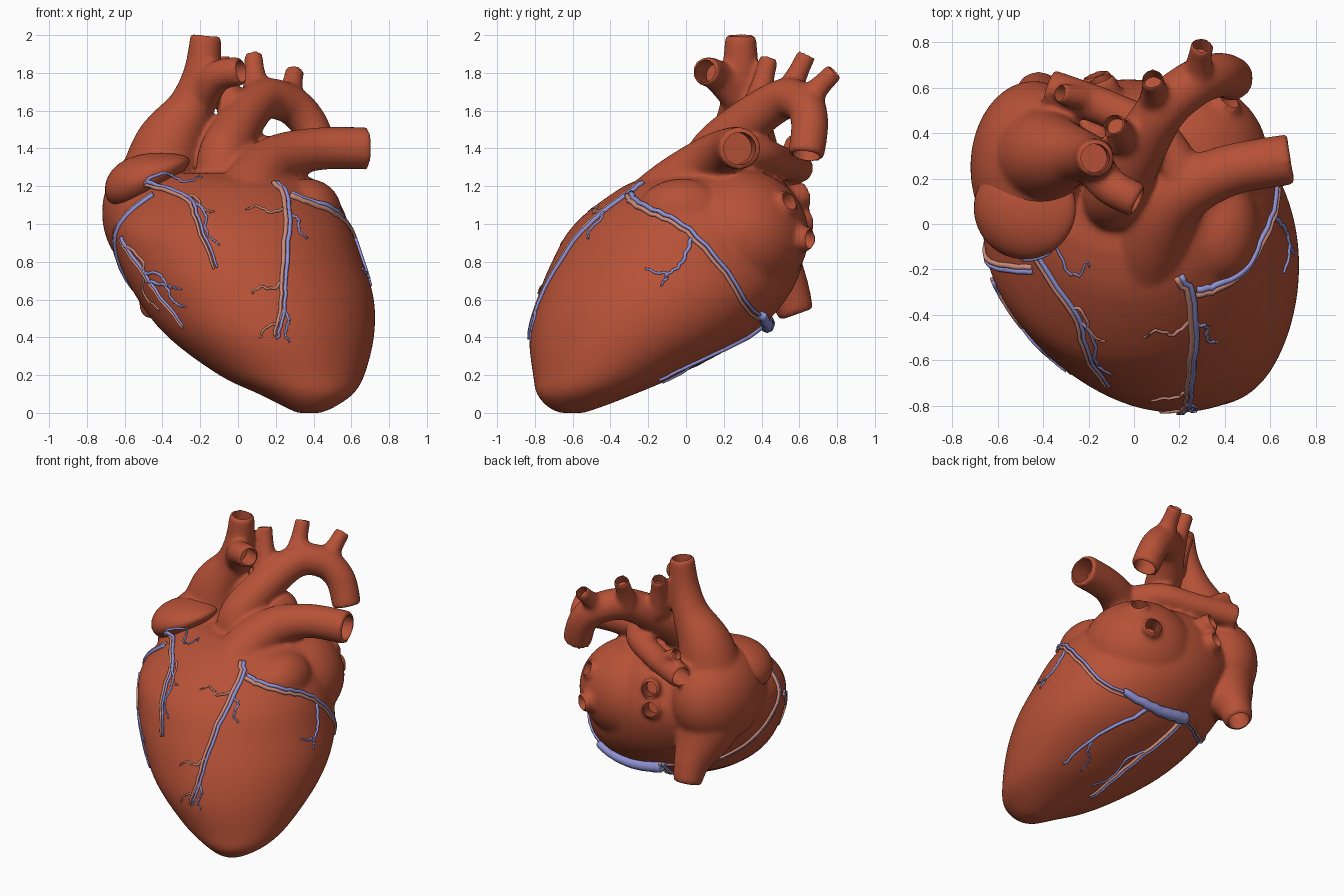
import bpy, bmesh, math, random
from mathutils import Vector, Matrix
from mathutils.bvhtree import BVHTree

if "Cube" in bpy.data.objects:
    bpy.data.objects.remove(bpy.data.objects["Cube"])

random.seed(4)

def material(name, rgb):
    m = bpy.data.materials.new(name)
    m.diffuse_color = (*rgb, 1)
    m.use_nodes = True
    m.node_tree.nodes["Principled BSDF"].inputs["Base Color"].default_value = m.diffuse_color
    return m

MUSCLE = material("muscle red", (0.47, 0.083, 0.038))
BLUE = material("vein blue", (0.28, 0.29, 0.66))
PINK = material("artery pink", (0.60, 0.26, 0.20))

def smooth_path(pts, sub):
    """Catmull-Rom through tuples of any length."""
    P = [pts[0]] + list(pts) + [pts[-1]]
    out = []
    for i in range(1, len(P) - 2):
        for k in range(sub):
            t = k / sub
            out.append(tuple(0.5 * (2*b + (c-a)*t + (2*a-5*b+4*c-d)*t*t + (3*b-a-3*c+d)*t**3)
                             for a, b, c, d in zip(P[i-1], P[i], P[i+1], P[i+2])))
    return out + [tuple(pts[-1])]

def loft(bm, rings):
    vs = [[bm.verts.new(p) for p in r] for r in rings]
    n = len(vs[0])
    for a, b in zip(vs, vs[1:]):
        for i in range(n):
            bm.faces.new((a[i], a[(i+1) % n], b[(i+1) % n], b[i]))
    bm.faces.new(vs[0][::-1])
    bm.faces.new(vs[-1])

def tube(bm, s, n=24):
    """Capped tube through (x, y, z, radius) points."""
    c = [Vector(p[:3]) for p in s]
    nrm, rings = None, []
    for i, p in enumerate(c):
        t = (c[min(i+1, len(c)-1)] - c[max(i-1, 0)]).normalized()
        nrm = t.orthogonal() if nrm is None else nrm - t * nrm.dot(t)
        nrm.normalize()
        b = t.cross(nrm)
        rings.append([p + s[i][3] * (nrm*math.cos(a) + b*math.sin(a))
                      for a in (2*math.pi*k/n for k in range(n))])
    loft(bm, rings)

def ellipsoid(bm, centre, radii, tilt=0):
    mat = Matrix.Translation(centre) @ Matrix.Rotation(tilt, 4, 'Y') @ Matrix.Diagonal((*radii, 1))
    bmesh.ops.create_uvsphere(bm, u_segments=48, v_segments=28, radius=1, matrix=mat)

def finish(bm, name, mat):
    bmesh.ops.recalc_face_normals(bm, faces=bm.faces)
    me = bpy.data.meshes.new(name)
    bm.to_mesh(me)
    bm.free()
    ob = bpy.data.objects.new(name, me)
    bpy.context.collection.objects.link(ob)
    me.materials.append(mat)
    me.shade_smooth()
    return ob

body, holes = bmesh.new(), bmesh.new()

def vessel(*pts):
    """Great vessel, bored open at its last point."""
    s = smooth_path(pts, 8)
    tube(body, s)
    e, r = Vector(s[-1][:3]), s[-1][3] * 0.76
    d = (e - Vector(s[-2][:3])).normalized()
    depth = 0.07 if r < 0.05 else 0.14
    tube(holes, [(*(e - d*depth), r), (*(e + d*0.05), r)])

# ventricles and atria: elliptical slices (z, x min, x max, y min, y max)
slices = [(0, .31, .44, -.67, -.54), (.03, .25, .51, -.73, -.45), (.1, .11, .61, -.79, -.27),
          (.2, -.1, .67, -.81, -.04), (.4, -.37, .72, -.83, .33), (.6, -.53, .72, -.79, .53),
          (.8, -.63, .66, -.71, .62), (1, -.66, .58, -.59, .63), (1.2, -.5, .42, -.33, .54),
          (1.27, -.4, .25, -.12, .42)]
loft(body, [[((a+b)/2 + (b-a)/2*math.cos(t), (c+d)/2 + (d-c)/2*math.sin(t), z)
             for t in (2*math.pi*k/64 for k in range(64))]
            for z, a, b, c, d in smooth_path(slices, 4)])
ellipsoid(body, (.19, .29, .94), (.4, .36, .35))      # left atrium
ellipsoid(body, (.37, -.02, 1.06), (.18, .24, .18))   # left auricle
ellipsoid(body, (-.44, .25, 1.06), (.28, .38, .34))   # right atrium

# upper vena cava with its branch, lower vena cava
vessel((-.43, .3, 1.1, .24), (-.37, .3, 1.4, .19), (-.25, .3, 1.62, .125), (-.19, .29, 1.8, .1),
       (-.17, .29, 2, .083))
vessel((-.2, .29, 1.65, .09), (-.11, .17, 1.78, .083), (.02, .1, 1.81, .078))
vessel((-.44, .28, 1.1, .26), (-.44, .4, .85, .21), (-.42, .53, .66, .125), (-.42, .585, .52, .095))
# aorta and its three branches
vessel((-.08, .1, 1.15, .14), (-.07, .15, 1.38, .135), (.1, .47, 1.64, .112),
       (.25, .61, 1.645, .105), (.37, .655, 1.54, .1), (.44, .635, 1.36, .097))
for root, tip in (((-.03, .37, 1.6), (-.09, .44, 1.88)), ((.1, .52, 1.65), (.08, .64, 1.9)),
                  ((.27, .61, 1.63), (.3, .79, 1.81))):
    mid = Vector(root).lerp(Vector(tip), .6)
    vessel((*root, .085), (*mid, .057), (*tip, .053))
# pulmonary trunk, right pulmonary artery and its upper branch
vessel((.03, -.32, .9, .21), (.07, -.09, 1.15, .175), (.18, .11, 1.32, .14), (.4, .23, 1.395, .115),
       (.69, .285, 1.4, .113))
vessel((.22, .2, 1.37, .1), (.1, .39, 1.37, .09), (-.1, .5, 1.33, .083), (-.38, .6, 1.295, .085))
vessel((-.17, .54, 1.33, .055), (-.33, .575, 1.44, .048))
# pulmonary veins
for root, tip in (((.3, .4, 1.03), (.42, .55, 1.125)), ((.28, .45, .93), (.39, .66, .92)),
                  ((-.08, .45, 1.1), (-.15, .64, 1.16)), ((-.1, .45, .97), (-.17, .66, 1.02))):
    vessel((*root, .085), (*tip, .066))

# blend everything into one skin, then bore the openings
heart = finish(body, "heart_body", MUSCLE)
cutter = finish(holes, "opening_cutter", MUSCLE)
cutter.hide_render = True
rm = heart.modifiers.new("skin", 'REMESH')
rm.mode, rm.voxel_size, rm.use_smooth_shade = 'VOXEL', 0.014, True
sm = heart.modifiers.new("relax", 'SMOOTH')
sm.factor, sm.iterations = 0.5, 16
bo = heart.modifiers.new("openings", 'BOOLEAN')
bo.operation, bo.object, bo.solver = 'DIFFERENCE', cutter, 'EXACT'
bpy.context.view_layer.update()
dg = bpy.context.evaluated_depsgraph_get()
baked = bpy.data.meshes.new_from_object(heart.evaluated_get(dg))
heart.modifiers.clear()
heart.data = baked
baked.materials.clear()
baked.materials.append(MUSCLE)
baked.shade_smooth()
baked.set_sharp_from_angle(angle=math.radians(50))
bpy.data.objects.remove(cutter)

# right auricle flap, pinched towards its inner tip
bm = bmesh.new()
ellipsoid(bm, (-.48, .07, 1.25), (.24, .225, .115), -0.42)
for v in bm.verts:
    u, axis = (v.co.x + .48) / .24, 1.25 + .44 * (v.co.x + .48)
    v.co.z = axis + (v.co.z - axis) * (1 - .4*u)
auricle = finish(bm, "right_auricle", MUSCLE)

# surface lookup for the coronary vessels
bm = bmesh.new()
bm.from_mesh(heart.data)
bm.from_mesh(auricle.data)
tree = BVHTree.FromBMesh(bm)
bm.free()

def on_surface(p, view):
    if view == 'near':
        return tree.find_nearest(Vector(p))[:2]
    o, d = {'front': ((p[0], -3, p[1]), (0, 1, 0)), 'right': ((3, p[0], p[1]), (-1, 0, 0)),
            'below': ((p[0], p[1], -3), (0, 0, 1))}[view]
    hit = tree.ray_cast(Vector(o), Vector(d))
    return hit[:2] if hit[0] else tree.find_nearest(Vector(o))[:2]

blue_bm, pink_bm = bmesh.new(), bmesh.new()

def coronary(view, pts, r, kind, twigs=()):
    """kind: b = vein, p = artery, bp = side by side. twigs: (fraction along, end point, kind)."""
    s = smooth_path(pts, 6)
    s = [tuple(c + random.uniform(-.006, .006) for c in p) for p in s]
    hits = [on_surface(p, view) for p in s]
    for k in kind:
        off = 0 if len(kind) == 1 else (r if k == 'b' else -r) * .8
        out = []
        for i, (co, n) in enumerate(hits):
            t = hits[min(i+1, len(hits)-1)][0] - hits[max(i-1, 0)][0]
            side = n.cross(t).normalized() * off
            out.append((*(co + side + n*r*0.4), r * (1 - 0.5*i/len(hits))))
        tube(blue_bm if k == 'b' else pink_bm, out, 8)
    for f, tip, k in twigs:
        a, b = Vector(s[int(f * (len(s) - 1))]), Vector(tip)
        bend = (b - a).orthogonal() * 0.12
        coronary(view, [a[:], (a.lerp(b, .35) + bend)[:], (a.lerp(b, .7) - bend*.5)[:], tip], .009, k)

# front descending pair with its twigs
coronary('front', [(.2, 1.22), (.26, 1.1), (.245, .8), (.23, .55), (.2, .4)], .014, 'bp',
         [(.25, (.04, 1.07), 'p'), (.33, (.37, .92), 'b'), (.6, (.07, .63), 'p'),
          (.75, (.12, .4), 'p'), (.75, (.27, .38), 'b')])
# right ventricle pairs
coronary('front', [(-.49, 1.22), (-.27, 1.13), (-.22, 1.03), (-.12, .77)], .012, 'bp',
         [(.3, (-.13, 1.06), 'p'), (.36, (-.1, .89), 'b'), (0, (-.19, 1.25), 'b')])
coronary('front', [(-.62, .92), (-.47, .69), (-.29, .46)], .011, 'bp',
         [(.45, (-.3, .66), 'b'), (.55, (-.27, .56), 'b'), (.15, (-.42, .55), 'p')])
# left groove and its branch
coronary('near', [(.26, -.28, 1.11), (.4, -.25, 1.1), (.5, -.14, 1.05), (.6, .05, .92),
                  (.53, .33, .56), (.3, .42, .49)], .015, 'pb')
coronary('right', [(.03, .92), (-.02, .8), (-.1, .74), (-.22, .76)], .011, 'b', [(.7, (-.13, .67), 'b')])
# right groove, running round to the back
coronary('near', [(-.47, -.22, 1.2), (-.64, -.15, .95), (-.53, .08, .63),
                  (-.38, .25, .5), (-.12, .44, .47)], .013, 'bp')
# underside: coronary sinus and posterior branches
coronary('near', [(-.1, .44, .46), (.1, .43, .46), (.27, .4, .5), (.4, .36, .54)], .045, 'b')
coronary('below', [(-.1, .42), (.05, .05), (.13, -.3)], .014, 'bp', [(.4, (.2, -.2), 'b')])
coronary('below', [(.22, .4), (.42, .13), (.49, -.15)], .014, 'b', [(.5, (.36, -.12), 'b')])
finish(blue_bm, "coronary_veins", BLUE)
finish(pink_bm, "coronary_arteries", PINK)
